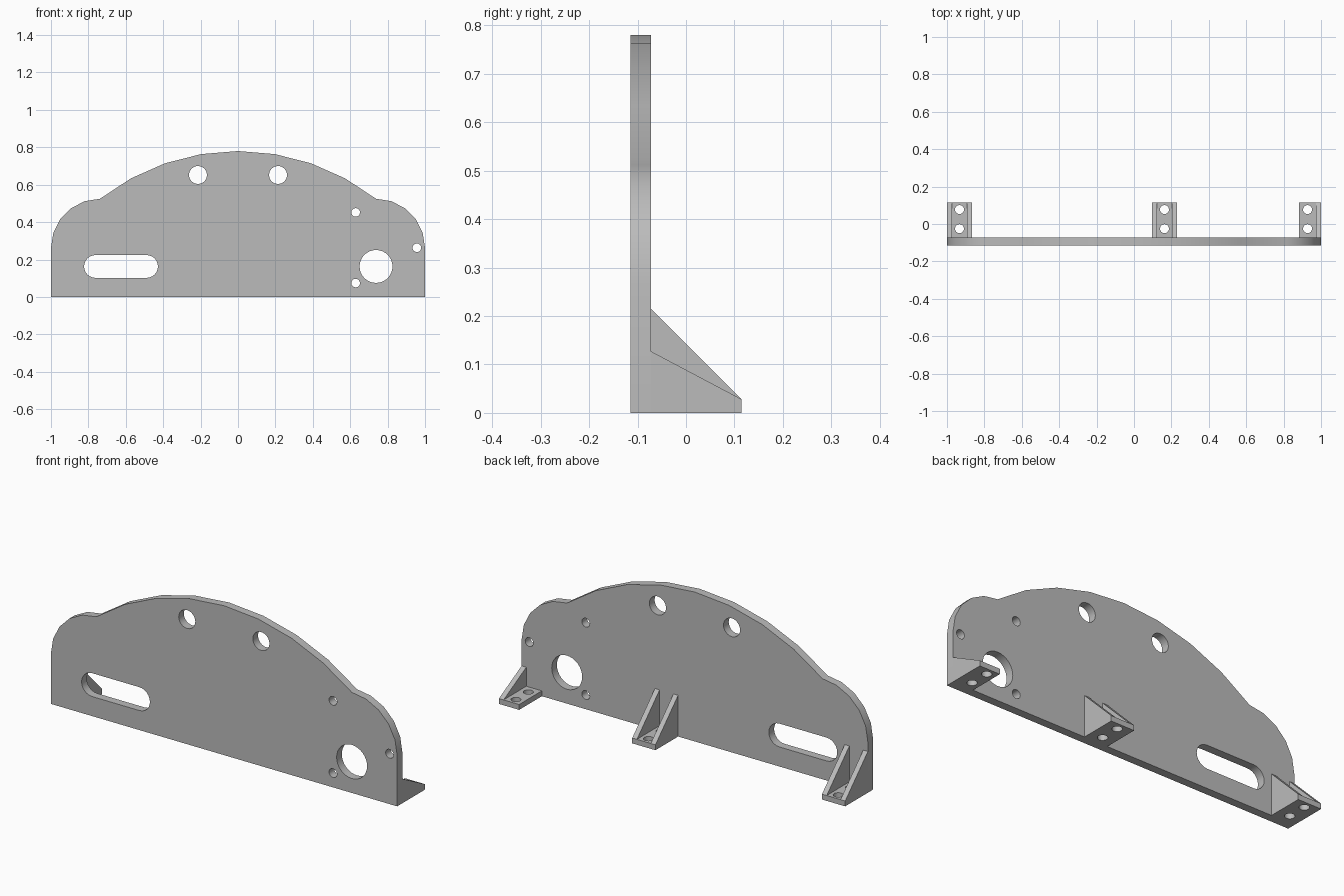
import bpy, bmesh
from math import sin, cos, pi, radians, asin
from mathutils import Matrix

cube = bpy.data.objects.get("Cube")
if cube:
    bpy.data.objects.remove(cube, do_unlink=True)

grey = bpy.data.materials.new("plain grey")
grey.use_nodes = True
grey.diffuse_color = (0.5, 0.5, 0.5, 1)
grey.node_tree.nodes["Principled BSDF"].inputs["Base Color"].default_value = (0.5, 0.5, 0.5, 1)

BACK, FRONT, TIP = -0.072, -0.115, 0.115   # y of plate faces and foot ends
FOOT_H, GUSSET_T = 0.028, 0.027


def arc(cx, cy, r, start, end, n):
    """Points along an arc, angles in degrees, both ends included."""
    return [(cx + r * cos(radians(start + (end - start) * i / n)),
             cy + r * sin(radians(start + (end - start) * i / n))) for i in range(n + 1)]


def circle(cx, cy, r, n=24):
    return arc(cx, cy, r, 0, 360, n)[:-1]


def slab(name, loops, depth, matrix):
    """Flat plate from an outline and hole loops, thickened about its own plane."""
    curve = bpy.data.curves.new(name, "CURVE")
    curve.dimensions = "2D"
    curve.fill_mode = "BOTH"
    curve.extrude = depth / 2
    for loop in loops:
        spline = curve.splines.new("POLY")
        spline.points.add(len(loop) - 1)
        for point, (x, y) in zip(spline.points, loop):
            point.co = (x, y, 0, 1)
        spline.use_cyclic_u = True
    helper = bpy.data.objects.new(name + " outline", curve)
    bpy.context.collection.objects.link(helper)
    graph = bpy.context.evaluated_depsgraph_get()
    mesh = bpy.data.meshes.new_from_object(helper.evaluated_get(graph))
    bpy.data.objects.remove(helper, do_unlink=True)
    bpy.data.curves.remove(curve)

    bm = bmesh.new()
    bm.from_mesh(mesh)
    bmesh.ops.remove_doubles(bm, verts=bm.verts, dist=0.0001)
    bm.transform(matrix)
    bmesh.ops.recalc_face_normals(bm, faces=bm.faces)
    for face in bm.faces:
        face.smooth = True
    bm.to_mesh(mesh)
    bm.free()
    mesh.set_sharp_from_angle(angle=radians(30))
    mesh.name = name
    mesh.materials.clear()
    mesh.materials.append(grey)
    obj = bpy.data.objects.new(name, mesh)
    bpy.context.collection.objects.link(obj)
    return obj


# Upright plate: rounded shoulders either side of a wide crown
SHOULDER_X, SHOULDER_Z, SHOULDER_R = 0.738, 0.263, 0.262
TOP, CROWN_R = 0.78, 1.195
half = asin(SHOULDER_X / CROWN_R) * 180 / pi
outline = [(-1, 0), (1, 0)]
outline += arc(SHOULDER_X, SHOULDER_Z, SHOULDER_R, 0, 90, 5)
outline += arc(0, TOP - CROWN_R, CROWN_R, 90 - half, 90 + half, 8)[1:-1]
outline += arc(-SHOULDER_X, SHOULDER_Z, SHOULDER_R, 90, 180, 5)

# Slot, large bore, crown holes and bolt holes
slot = arc(-0.489, 0.163, 0.061, -90, 90, 12) + arc(-0.762, 0.163, 0.061, 90, 270, 12)
holes = [slot, circle(SHOULDER_X, 0.163, 0.088, 32)]
holes += [circle(side * 0.214, 0.652, 0.048) for side in (-1, 1)]
holes += [circle(SHOULDER_X + 0.218 * cos(radians(a)), SHOULDER_Z + 0.218 * sin(radians(a)), 0.023)
          for a in (0, 120, 240)]
slab("upright_plate", [outline] + holes, BACK - FRONT,
     Matrix.Translation((0, (BACK + FRONT) / 2, 0)) @ Matrix.Rotation(pi / 2, 4, "X"))


def foot(name, x0, x1, hole_x):
    """Base pad with two screw holes."""
    pad = [(x0, BACK), (x1, BACK), (x1, TIP), (x0, TIP)]
    screws = [circle(hole_x, y, 0.024) for y in (-0.025, 0.077)]
    slab(name, [pad] + screws, FOOT_H, Matrix.Translation((0, 0, FOOT_H / 2)))


def gusset(name, x0, height):
    """Triangular web standing on a foot, profile in y and z."""
    profile = [(BACK, FOOT_H), (TIP, FOOT_H), (BACK, height)]
    to_side = Matrix(((0, 0, 1, 0), (1, 0, 0, 0), (0, 1, 0, 0), (0, 0, 0, 1)))
    slab(name, [profile], GUSSET_T, Matrix.Translation((x0 + GUSSET_T / 2, 0, 0)) @ to_side)


# Two full brackets with a pair of webs each
for name, x0 in (("right", -1), ("middle", 0.096)):
    x1 = x0 + 0.134
    foot(name + "_foot", x0, x1, (x0 + x1) / 2)
    gusset(name + "_outer_gusset", x0, 0.215)
    gusset(name + "_inner_gusset", x1 - GUSSET_T, 0.215)

# Narrow bracket with one low web
foot("left_foot", 0.883, 1, 0.928)
gusset("left_gusset", 1 - GUSSET_T, 0.127)
